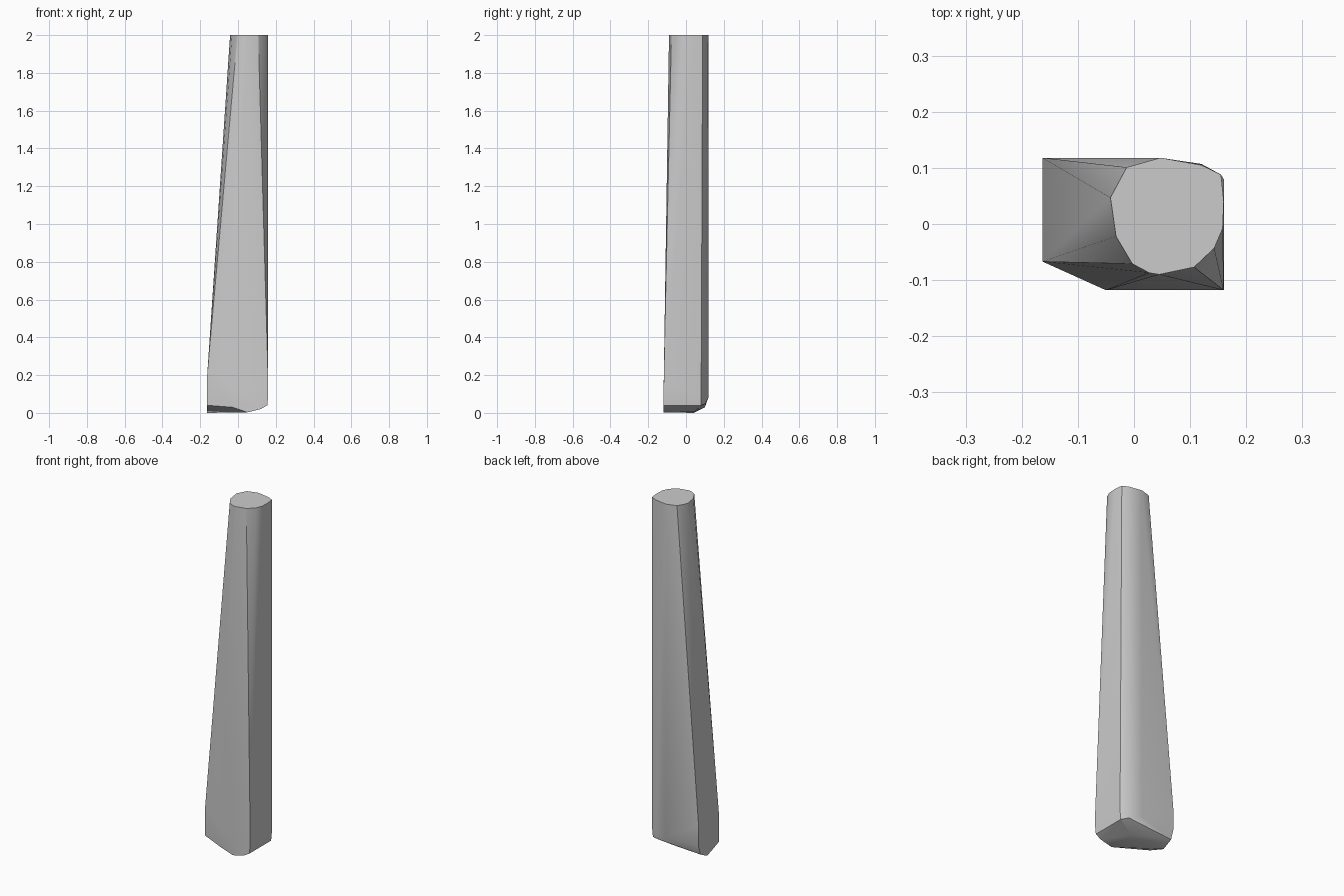
import bpy, bmesh

# outline of the flat top
top = [(0.047, 0.118), (0.12, 0.105), (0.155, 0.088), (0.16, 0.04), (0.158, -0.008),
       (0.143, -0.043), (0.107, -0.077), (0.045, -0.09), (0.027, -0.087),
       (-0.003, -0.071), (-0.032, -0.022), (-0.042, 0.047), (-0.013, 0.101)]

# wide foot: left side, front side, right side and back, with worn corners
left = [(-0.163, 0.118, 0.2), (-0.163, 0.118, 0.08), (-0.163, 0.1, 0.03),
        (-0.163, 0.04, 0), (-0.163, -0.067, 0.04), (-0.163, -0.067, 0.2)]
front = [(-0.05, -0.118, 0.16), (-0.05, -0.118, 0.075), (-0.03, -0.118, 0.03),
         (0.05, -0.118, 0.003), (0.12, -0.118, 0.02), (0.155, -0.118, 0.04),
         (0.16, -0.118, 0.09), (0.16, -0.118, 0.15)]
right_back = [(0.155, 0.08, 0.04), (0.16, 0.08, 0.09), (0.12, 0.105, 0.05),
              (0.12, 0.107, 0.09), (0.047, 0.118, 0.08), (0.05, 0.04, 0.004)]

# tapered post is the convex skin around top and foot
bm = bmesh.new()
for p in [(x, y, 2) for x, y in top] + left + front + right_back:
    bm.verts.new(p)
res = bmesh.ops.convex_hull(bm, input=bm.verts[:])
loose = [v for v in bm.verts if not v.link_faces]
bmesh.ops.delete(bm, geom=loose, context='VERTS')
bmesh.ops.dissolve_limit(bm, angle_limit=0.01, verts=bm.verts[:], edges=bm.edges[:])
bmesh.ops.recalc_face_normals(bm, faces=bm.faces[:])

mesh = bpy.data.meshes.new("tapered_post")
bm.to_mesh(mesh)
bm.free()
post = bpy.data.objects.new("tapered_post", mesh)
bpy.context.collection.objects.link(post)

# soften the shallow facets, keep the hard edges
bpy.context.view_layer.objects.active = post
post.select_set(True)
bpy.ops.object.shade_smooth_by_angle(angle=0.5)
